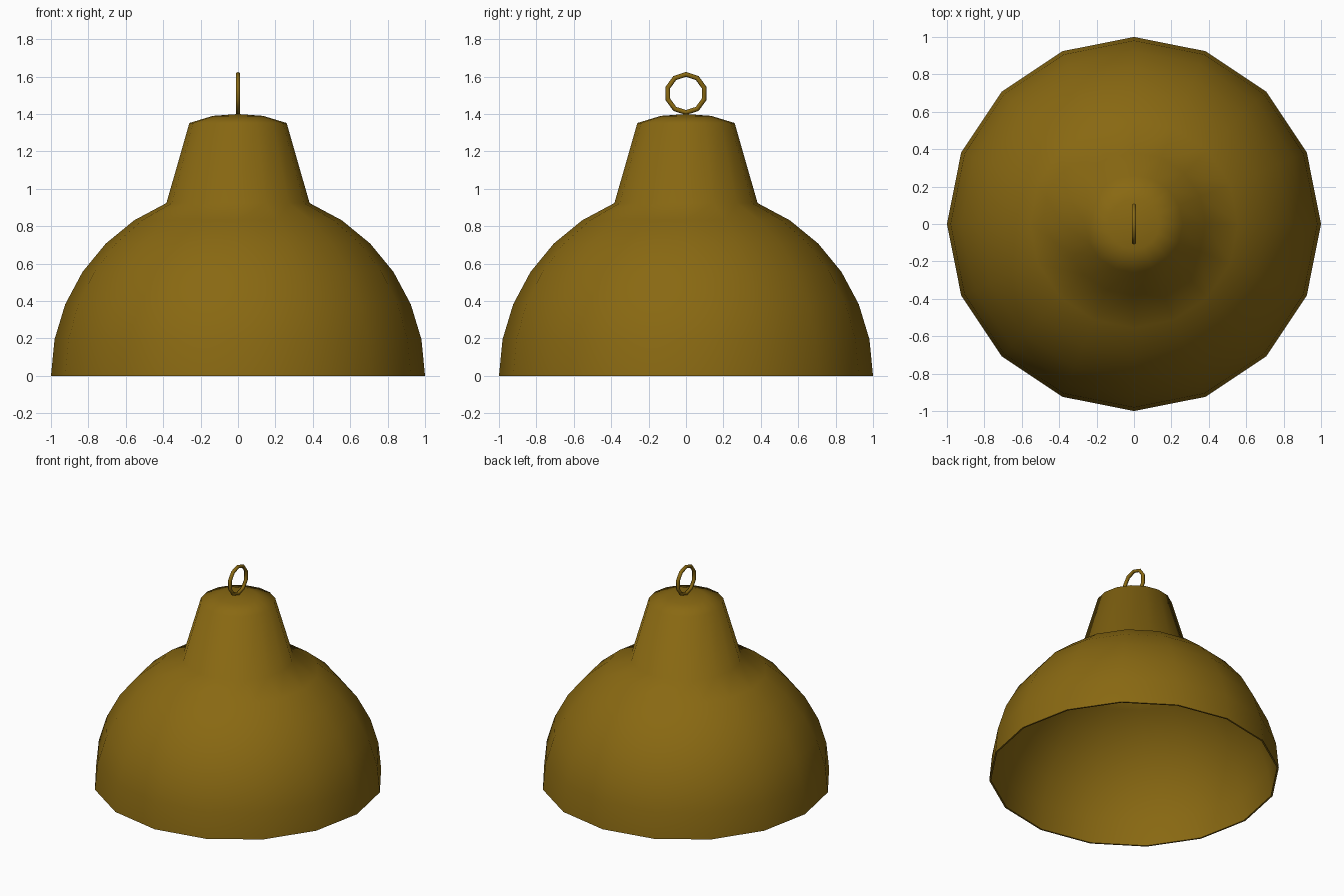
import bpy
import math

if "Cube" in bpy.data.objects:
    bpy.data.objects.remove(bpy.data.objects["Cube"], do_unlink=True)

SIDES = 16
WALL = 0.012

brass = bpy.data.materials.new("old_brass")
brass.use_nodes = True
colour = (0.25, 0.14, 0.006, 1)
brass.diffuse_color = colour
brass.node_tree.nodes["Principled BSDF"].inputs["Base Color"].default_value = colour


def finish(obj, name, angle):
    obj.name = name
    obj.data.materials.append(brass)
    bpy.ops.object.select_all(action="DESELECT")
    obj.select_set(True)
    bpy.context.view_layer.objects.active = obj
    bpy.ops.object.shade_smooth_by_angle(angle=math.radians(angle))


def lathe(profile):
    """Turn a profile that starts and ends on the z axis."""
    verts, faces, rings = [], [], []
    for r, z in profile:
        count = SIDES if r > 0 else 1
        rings.append([len(verts) + i for i in range(count)])
        for i in range(count):
            a = math.tau * i / SIDES
            verts.append((r * math.cos(a), r * math.sin(a), z))
    for low, high in zip(rings, rings[1:]):
        for i in range(SIDES):
            j = (i + 1) % SIDES
            if len(high) == 1:
                faces.append((low[i], low[j], high[0]))
            elif len(low) == 1:
                faces.append((low[0], high[j], high[i]))
            else:
                faces.append((low[i], low[j], high[j], high[i]))
    mesh = bpy.data.meshes.new("lathe")
    mesh.from_pydata(verts, [], faces)
    obj = bpy.data.objects.new("lathe", mesh)
    bpy.context.collection.objects.link(obj)
    return obj


# Shade: hemispherical dome, tapered neck and shallow cap, with a thin wall
steps = [math.pi / 16 * i for i in range(7)]
dome = [(math.cos(a), math.sin(a)) for a in steps]
neck = [(0.26, 1.352), (0.135, 1.39), (0, 1.4)]
outer = dome + neck
inner = [(max(r - WALL, 0), z - WALL if z > 0 else 0) for r, z in outer]
finish(lathe(inner[::-1] + outer), "lamp_shade", 80)

# Hanging ring standing on the cap
bpy.ops.mesh.primitive_torus_add(major_segments=10, minor_segments=6,
                                 major_radius=0.102, minor_radius=0.013,
                                 location=(0, 0, 1.51),
                                 rotation=(0, math.pi / 2, 0))
finish(bpy.context.object, "hanging_ring", 80)
